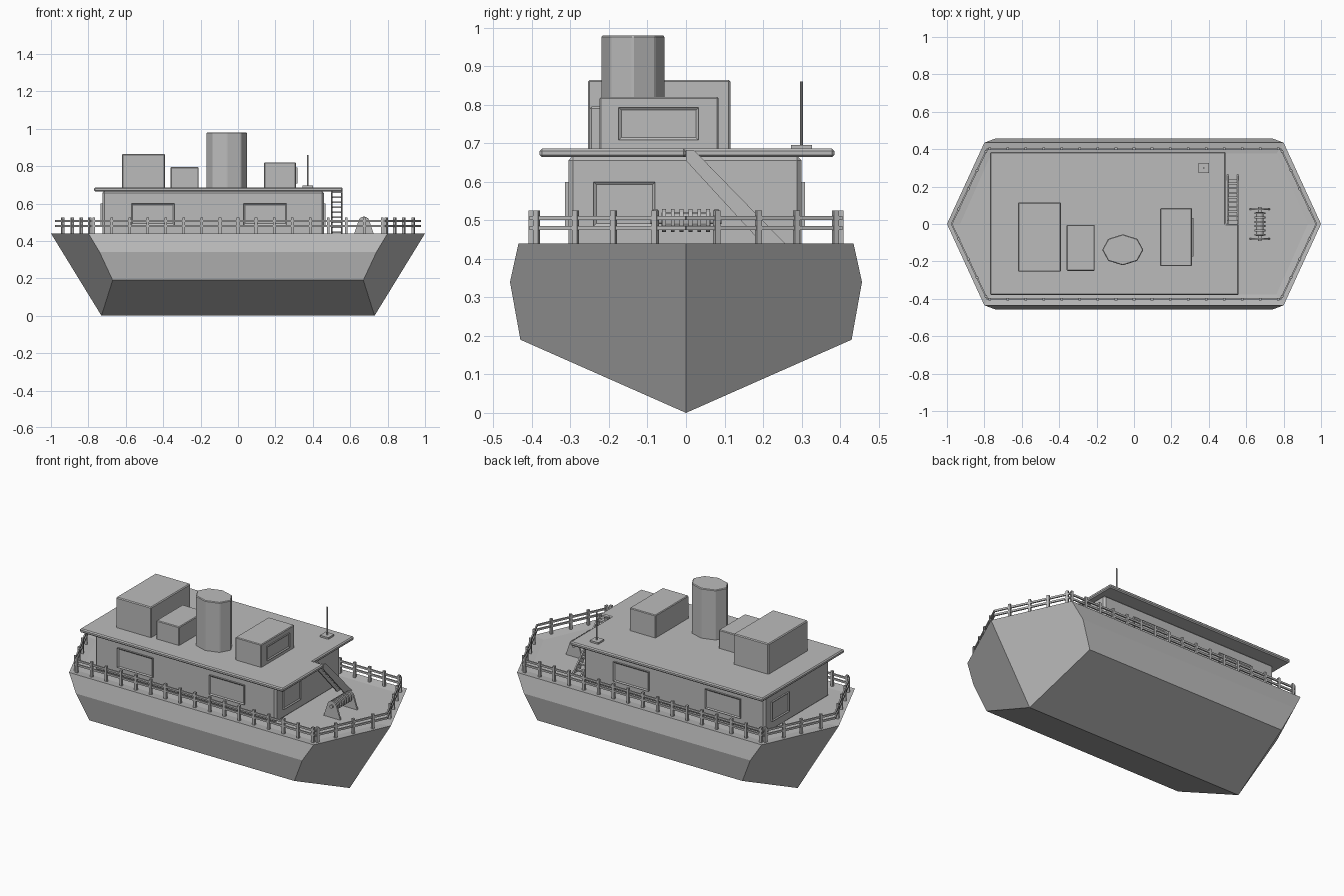
import bpy, bmesh, math
from mathutils import Matrix, Vector

cube = bpy.data.objects.get("Cube")
if cube:
    bpy.data.objects.remove(cube, do_unlink=True)

grey = bpy.data.materials.new("painted_grey")
grey.use_nodes = True
grey.diffuse_color = (0.5, 0.5, 0.5, 1)
grey.node_tree.nodes["Principled BSDF"].inputs["Base Color"].default_value = (0.5, 0.5, 0.5, 1)


def finish(name, bm, bevel=0):
    bmesh.ops.recalc_face_normals(bm, faces=bm.faces)
    mesh = bpy.data.meshes.new(name)
    bm.to_mesh(mesh)
    bm.free()
    mesh.materials.append(grey)
    obj = bpy.data.objects.new(name, mesh)
    bpy.context.collection.objects.link(obj)
    if bevel:
        mod = obj.modifiers.new("chamfer", 'BEVEL')
        mod.width, mod.segments = bevel, 1
    return obj


def add_box(bm, lo, hi):
    lo, hi = Vector(lo), Vector(hi)
    m = Matrix.Translation((lo + hi) / 2) @ Matrix.Diagonal((*(hi - lo), 1))
    return bmesh.ops.create_cube(bm, size=1, matrix=m)["verts"]


def add_beam(bm, a, b, width, height):
    a, b = Vector(a), Vector(b)
    d = b - a
    m = (Matrix.Translation((a + b) / 2) @ d.to_track_quat('X', 'Z').to_matrix().to_4x4()
         @ Matrix.Diagonal((d.length, width, height, 1)))
    bmesh.ops.create_cube(bm, size=1, matrix=m)


def add_rod(bm, a, b, radius, sides):
    a, b = Vector(a), Vector(b)
    d = b - a
    m = Matrix.Translation((a + b) / 2) @ d.to_track_quat('Z', 'Y').to_matrix().to_4x4()
    bmesh.ops.create_cone(bm, cap_ends=True, segments=sides, radius1=radius,
                          radius2=radius, depth=d.length, matrix=m)


def box(name, lo, hi, bevel=0):
    bm = bmesh.new()
    add_box(bm, lo, hi)
    return finish(name, bm, bevel)


def prism(name, points, shift):
    bm = bmesh.new()
    face = bm.faces.new([bm.verts.new(p) for p in points])
    ext = bmesh.ops.extrude_face_region(bm, geom=[face])["geom"]
    bmesh.ops.translate(bm, vec=shift, verts=[v for v in ext if isinstance(v, bmesh.types.BMVert)])
    return finish(name, bm)


def window(name, lo, hi, normal):
    # plate with a raised frame and a sunken pane
    bm = bmesh.new()
    add_box(bm, lo, hi)
    bm.normal_update()
    front = [f for f in bm.faces if f.normal.dot(Vector(normal)) > 0.9]
    bmesh.ops.inset_region(bm, faces=front, thickness=0.01, depth=-0.005)
    finish(name, bm)


# Hull: the same end section mirrored to bow and stern, joined by long strakes
bm = bmesh.new()
half = [(0.8, 0.435, 0.44), (0.74, 0.457, 0.34), (0.67, 0.43, 0.19)]
section = half + [(0.73, 0, 0)] + [(x, -y, z) for x, y, z in reversed(half)]
ends = []
for s in (1, -1):
    ring = [bm.verts.new((s * x, y, z)) for x, y, z in section]
    tip = bm.verts.new((s, 0, 0.44))
    bm.faces.new(ring[:4] + [tip])
    bm.faces.new(ring[3:] + [tip])
    ends.append((ring, tip))
(bow, bow_tip), (stern, stern_tip) = ends
for i in range(6):
    bm.faces.new((bow[i], bow[i + 1], stern[i + 1], stern[i]))
deck = bm.faces.new((bow_tip, bow[0], stern[0], stern_tip, stern[6], bow[6]))
bmesh.ops.recalc_face_normals(bm, faces=bm.faces)
bmesh.ops.inset_region(bm, faces=[deck], thickness=0.07, depth=-0.008)
finish("hull", bm)

# Deckhouse with chamfered corners and a notched roof slab
box("deckhouse", (-0.725, -0.305, 0.425), (0.46, 0.3, 0.668), 0.012)
roof = [(-0.77, -0.38), (0.56, -0.38), (0.56, 0), (0.49, 0), (0.49, 0.385), (-0.77, 0.385)]
slab = prism("roof", [(x, y, 0.664) for x, y in roof], (0, 0, 0.022))
mod = slab.modifiers.new("chamfer", 'BEVEL')
mod.width, mod.segments = 0.006, 1

# Windows on both sides and both ends of the deckhouse
for x, place in ((-0.57, "aft"), (0.03, "fore")):
    window(place + "_window_near", (x, -0.314, 0.485), (x + 0.23, -0.303, 0.6), (0, -1, 0))
    window(place + "_window_far", (x, 0.298, 0.485), (x + 0.23, 0.309, 0.6), (0, 1, 0))
window("bow_window", (0.458, -0.24, 0.485), (0.469, -0.08, 0.6), (1, 0, 0))
window("stern_window", (-0.734, 0.08, 0.485), (-0.723, 0.24, 0.6), (-1, 0, 0))

# Rooftop cabins
box("large_roof_cabin", (-0.62, -0.255, 0.68), (-0.39, 0.115, 0.865), 0.005)
box("small_roof_cabin", (-0.36, -0.25, 0.68), (-0.21, -0.005, 0.795), 0.004)
box("wheelhouse", (0.14, -0.225, 0.68), (0.31, 0.085, 0.82), 0.004)
window("wheelhouse_window", (0.308, -0.175, 0.708), (0.317, 0.033, 0.793), (1, 0, 0))

# Eight-sided funnel, flattened across the boat
bm = bmesh.new()
ring = [(math.cos(i * math.pi / 4), math.sin(i * math.pi / 4)) for i in range(8)]
add_rod(bm, (0, 0, 0.68), (0, 0, 0.98), 0.11, 8)
for v in bm.verts:
    i = round(math.atan2(v.co.y, v.co.x) / (math.pi / 4)) % 8
    v.co.x, v.co.y = -0.06 + 0.11 * ring[i][0], -0.138 + 0.083 * ring[i][1]
funnel = finish("funnel", bm)
mod = funnel.modifiers.new("chamfer", 'BEVEL')
mod.width, mod.segments = 0.004, 1

# Antenna
box("antenna_base", (0.345, 0.273, 0.683), (0.4, 0.327, 0.696))
bm = bmesh.new()
add_rod(bm, (0.373, 0.3, 0.69), (0.373, 0.3, 0.86), 0.004, 8)
finish("antenna_rod", bm)

# Stairs from the roof notch down to the foredeck
for x, side in ((0.498, "inner"), (0.552, "outer")):
    prism(side + "_stringer", [(x, 0, 0.683), (x, 0.02, 0.683), (x, 0.265, 0.432),
                               (x, 0.205, 0.432), (x, 0, 0.655)], (0.008, 0, 0))
bm = bmesh.new()
for i in range(9):
    t = (i + 0.5) / 9
    y, z = 0.015 + 0.225 * t, 0.675 - 0.24 * t
    add_box(bm, (0.503, y - 0.008, z - 0.005), (0.555, y + 0.012, z + 0.003))
finish("stair_treads", bm)

# Railing around the whole deck
path = [(0.975, 0), (0.785, 0.402), (-0.785, 0.402), (-0.975, 0), (-0.785, -0.402), (0.785, -0.402)]
bm = bmesh.new()
for a, b in zip(path, path[1:] + path[:1]):
    for z in (0.48, 0.506):
        add_beam(bm, (*a, z), (*b, z), 0.008, 0.011)
finish("rails", bm)

bm = bmesh.new()
posts = [(-0.772 + 0.0965 * i, 0.402, 0) for i in range(17)]
for y in (0.08, 0.188, 0.287, 0.388):
    x = 0.975 - 0.19 * y / 0.402
    posts += [(x, y, -1.13), (-x, y, 1.13)]
for s in (1, -1):
    for x, y, turn in posts:
        m = (Matrix.Translation((x, s * y, 0.48)) @ Matrix.Rotation(s * turn, 4, 'Z')
             @ Matrix.Diagonal((0.014, 0.014, 0.09, 1)))
        bmesh.ops.create_cube(bm, size=1, matrix=m)
finish("rail_posts", bm)

# Winch: two rounded brackets, an axle and a ribbed drum
cx, cz = 0.673, 0.5
arch = [(cx - 0.055, 0.43), (cx + 0.055, 0.43)]
arch += [(cx + 0.03 * math.cos(a), cz + 0.03 * math.sin(a))
         for a in (math.radians(20 + 20 * i) for i in range(8))]
for y, side in ((-0.084, "near"), (0.074, "far")):
    prism(side + "_winch_bracket", [(x, y, z) for x, z in arch], (0, 0.01, 0))
bm = bmesh.new()
add_rod(bm, (cx, -0.092, cz), (cx, 0.092, cz), 0.01, 12)
add_rod(bm, (cx, -0.064, cz), (cx, 0.064, cz), 0.02, 16)
for i in range(6):
    y = -0.0575 + 0.023 * i
    add_rod(bm, (cx, y - 0.005, cz), (cx, y + 0.005, cz), 0.03, 16)
finish("winch_drum", bm)
